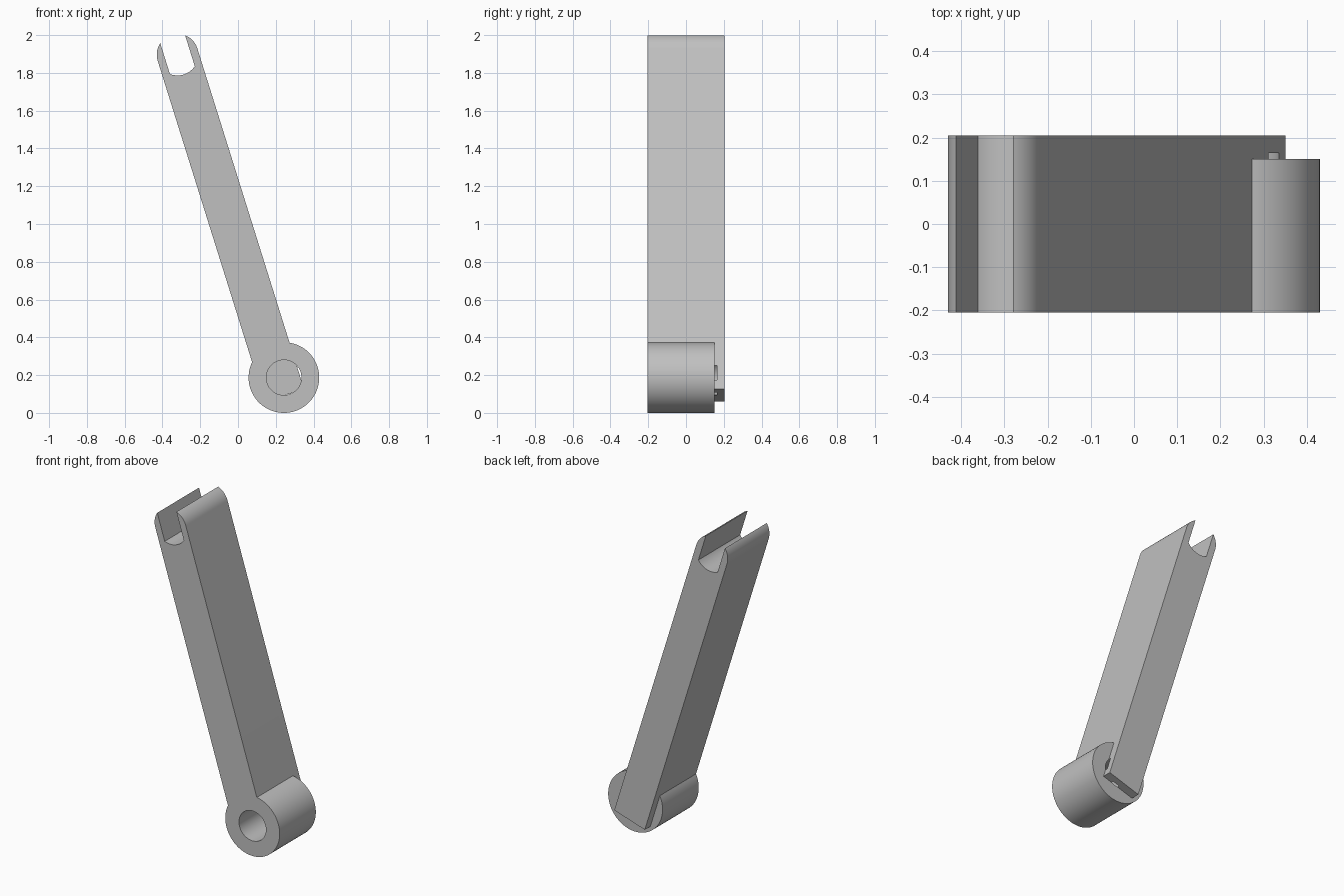
import bpy, bmesh, math
from mathutils import Vector

old = bpy.data.objects.get("Cube")
if old:
    bpy.data.objects.remove(old, do_unlink=True)

# Single flat colour
grey = bpy.data.materials.new("light_grey")
grey.use_nodes = True
COLOUR = (0.53, 0.53, 0.53, 1)
grey.diffuse_color = COLOUR
grey.node_tree.nodes["Principled BSDF"].inputs["Base Color"].default_value = COLOUR


def prism(name, outline, y0, y1):
    """Extrude an x-z outline from y0 to y1."""
    bm = bmesh.new()
    face = bm.faces.new([bm.verts.new((x, y0, z)) for x, z in outline])
    side = bmesh.ops.extrude_face_region(bm, geom=[face])["geom"]
    verts = [v for v in side if isinstance(v, bmesh.types.BMVert)]
    bmesh.ops.translate(bm, verts=verts, vec=(0, y1 - y0, 0))
    bmesh.ops.recalc_face_normals(bm, faces=bm.faces)
    mesh = bpy.data.meshes.new(name)
    bm.to_mesh(mesh)
    bm.free()
    mesh.materials.append(grey)
    obj = bpy.data.objects.new(name, mesh)
    bpy.context.collection.objects.link(obj)
    return obj


def arc(cx, cy, r, a0, a1, n):
    steps = [a0 + (a1 - a0) * i / n for i in range(n + 1)]
    return [(cx + r * math.cos(a), cy + r * math.sin(a)) for a in steps]


def circle(centre, r, n=96):
    return arc(*centre, r, 0, math.tau, n)[:-1]


def combine(target, tool, operation):
    mod = target.modifiers.new(operation.lower(), 'BOOLEAN')
    mod.operation = operation
    mod.solver = 'EXACT'
    mod.object = tool
    bpy.context.view_layer.objects.active = target
    bpy.ops.object.modifier_apply(modifier=mod.name)
    bpy.data.objects.remove(tool, do_unlink=True)


# Leaning bar: outline in its own frame (v across, u along), rounded forked tip
TILT = math.radians(17.4)
FOOT = Vector((0.245, 0.093))
HALF, SLOT, TIP = 0.11, 0.069, 1.89
open_angle = math.acos(SLOT / HALF)
outline = [(-HALF, 0), (HALF, 0)]
outline += arc(0, TIP, HALF, 0, open_angle, 16)
outline += arc(0, TIP, HALF, -open_angle, open_angle - math.pi, 24)
outline += arc(0, TIP, HALF, math.pi - open_angle, math.pi, 16)
across = Vector((math.cos(TILT), math.sin(TILT)))
along = Vector((-math.sin(TILT), math.cos(TILT)))
arm = prism("lever_arm", [FOOT + v * across + u * along for v, u in outline],
            -0.205, 0.205)

# Round pivot boss and its blind bore
PIVOT = (0.243, 0.187)
combine(arm, prism("pivot_boss", circle(PIVOT, 0.187), -0.205, 0.15), 'UNION')
combine(arm, prism("bore_cutter", circle(PIVOT, 0.093), -0.3, 0.164), 'DIFFERENCE')

# Smooth curved walls, crisp edges
bpy.ops.object.select_all(action='DESELECT')
arm.select_set(True)
bpy.context.view_layer.objects.active = arm
bpy.ops.object.shade_smooth_by_angle(angle=math.radians(25))
